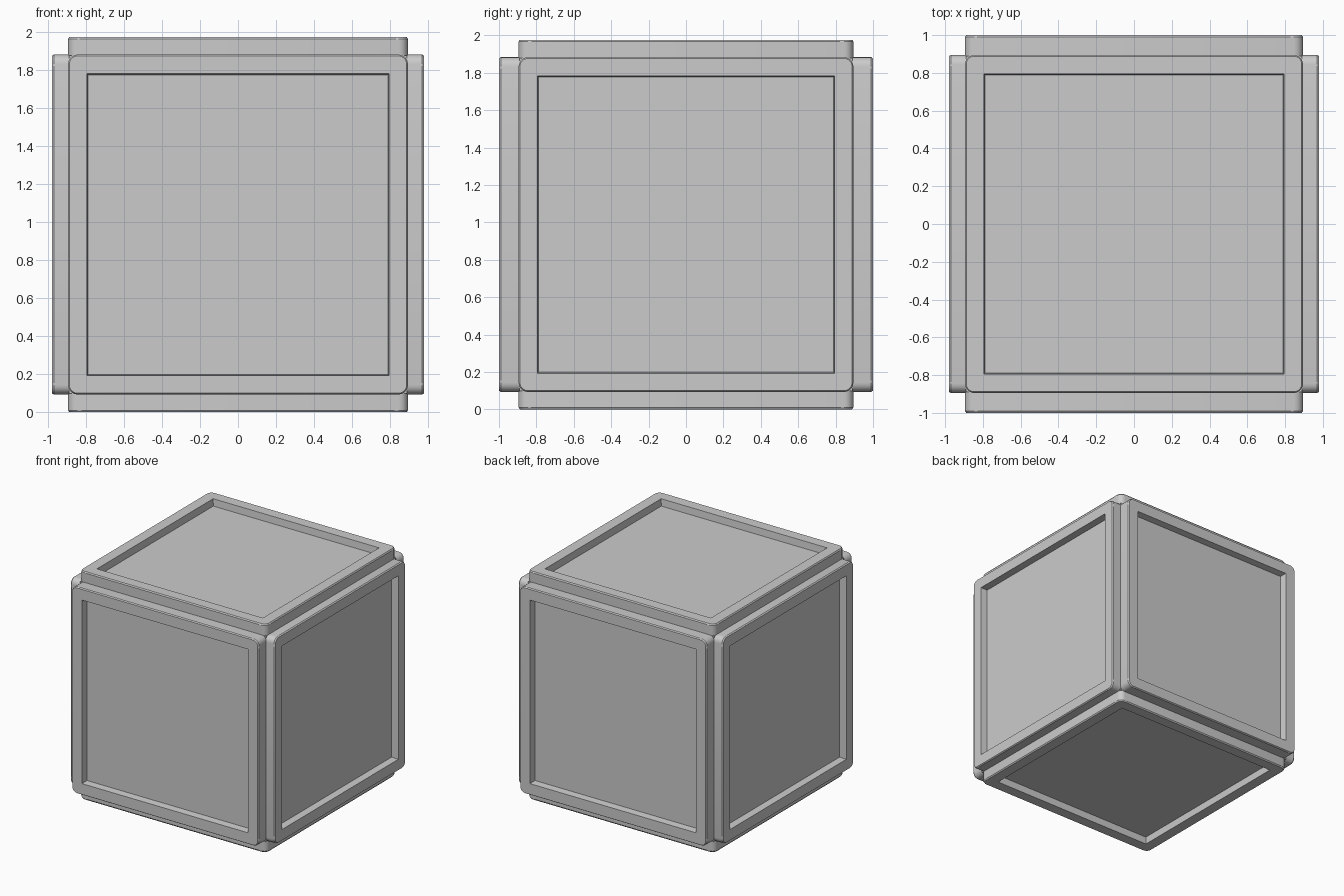
import bpy, bmesh, math
from mathutils import Matrix, Vector

if "Cube" in bpy.data.objects:
    bpy.data.objects.remove(bpy.data.objects["Cube"])

CENTRE = Vector((0, 0, 0.988))
HALF = 0.895       # half size of the core and of each panel
RIM = 0.795        # half size of the recess opening
DEPTH = 0.06       # recess depth
RADIUS = 0.05      # panel corner radius
SEGS = 5


def rounded_square(half, r, z):
    pts = []
    for c in range(4):
        mid = math.pi / 4 + c * math.pi / 2
        cx = math.copysign(half - r, math.cos(mid))
        cy = math.copysign(half - r, math.sin(mid))
        for k in range(SEGS + 1):
            a = c * math.pi / 2 + k / SEGS * math.pi / 2
            pts.append((cx + r * math.cos(a), cy + r * math.sin(a), z))
    return pts


def square(half, z):
    return [(half, half, z), (-half, half, z), (-half, -half, z), (half, -half, z)]


def link(bm, mesh_name, obj_name):
    bmesh.ops.recalc_face_normals(bm, faces=bm.faces)
    me = bpy.data.meshes.new(mesh_name)
    bm.to_mesh(me)
    bm.free()
    ob = bpy.data.objects.new(obj_name, me)
    bpy.context.collection.objects.link(ob)
    return ob


def join_loops(bm, a, b):
    n = len(a)
    for i in range(n):
        bm.faces.new((a[i], a[(i + 1) % n], b[(i + 1) % n], b[i]))


def panel(name, normal, dist):
    bm = bmesh.new()
    new = lambda pts: [bm.verts.new(p) for p in pts]
    # outer wall with a small softened edge
    base = new(rounded_square(HALF, RADIUS, 0.88))
    wall = new(rounded_square(HALF, RADIUS, dist - 0.01))
    rim = new(rounded_square(HALF - 0.007, RADIUS - 0.007, dist))
    join_loops(bm, base, wall)
    join_loops(bm, wall, rim)
    # square recess
    lip = new(square(RIM, dist))
    floor = new(square(RIM - 0.006, dist - DEPTH))
    join_loops(bm, lip, floor)
    bm.faces.new(floor)
    bm.faces.new(base[::-1])
    # flat frame between the rounded rim and the square lip
    n = SEGS + 1
    for c in range(4):
        for k in range(SEGS):
            bm.faces.new((rim[c * n + k], rim[c * n + k + 1], lip[c]))
        d = (c + 1) % 4
        bm.faces.new((rim[c * n + SEGS], rim[d * n], lip[d], lip[c]))
    ob = link(bm, name, name)
    rot = Vector((0, 0, 1)).rotation_difference(Vector(normal)).to_matrix().to_4x4()
    if normal == (0, 0, -1):
        rot = Matrix.Rotation(math.pi, 4, 'X')
    ob.matrix_world = Matrix.Translation(CENTRE) @ rot
    bpy.ops.object.select_all(action='DESELECT')
    ob.select_set(True)
    bpy.context.view_layer.objects.active = ob
    bpy.ops.object.shade_smooth_by_angle(angle=math.radians(30))


# solid core seen in the grooves between panels
bm = bmesh.new()
bmesh.ops.create_cube(bm, size=2 * (HALF - 0.005))
link(bm, "core", "core").location = CENTRE

# six framed panels
for name, normal, dist in [
    ("right_panel", (1, 0, 0), 0.98), ("left_panel", (-1, 0, 0), 0.98),
    ("back_panel", (0, 1, 0), 1.0), ("front_panel", (0, -1, 0), 1.0),
    ("top_panel", (0, 0, 1), 0.988), ("bottom_panel", (0, 0, -1), 0.988),
]:
    panel(name, normal, dist)
